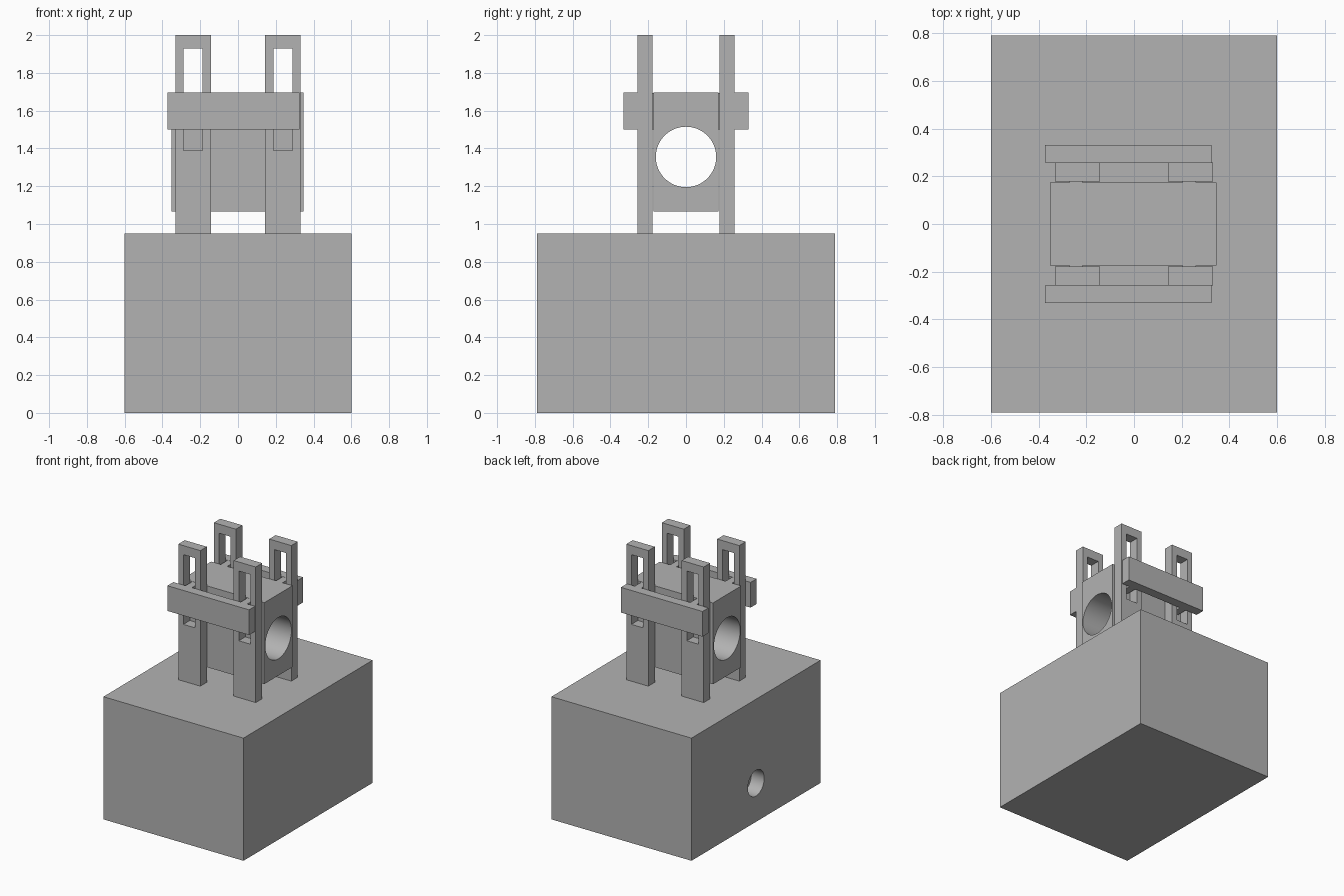
import bpy

cube = bpy.data.objects.get("Cube")
if cube:
    bpy.data.objects.remove(cube, do_unlink=True)

# Single matte grey
grey = bpy.data.materials.new("plain grey")
grey.use_nodes = True
colour = (0.45, 0.45, 0.45, 1)
grey.diffuse_color = colour
grey.node_tree.nodes["Principled BSDF"].inputs["Base Color"].default_value = colour


def box(name, x, y, z):
    """Box spanning the given (low, high) range on each axis."""
    spans = (x, y, z)
    bpy.ops.mesh.primitive_cube_add(size=1, location=[(a + b) / 2 for a, b in spans])
    obj = bpy.context.object
    obj.name = name
    obj.scale = [abs(b - a) for a, b in spans]
    bpy.ops.object.transform_apply(location=False, rotation=False, scale=True)
    obj.data.materials.append(grey)
    return obj


def cut(obj, cutter):
    """Subtract a hidden cutter from an object."""
    cutter.hide_render = True
    mod = obj.modifiers.new("cut", 'BOOLEAN')
    mod.operation = 'DIFFERENCE'
    mod.solver = 'EXACT'
    mod.object = cutter
    bpy.ops.object.select_all(action='DESELECT')
    obj.select_set(True)
    bpy.context.view_layer.objects.active = obj
    bpy.ops.object.modifier_apply(modifier=mod.name)
    bpy.data.objects.remove(cutter, do_unlink=True)


def bore(obj, radius, depth, location):
    """Round hole along x, with smooth walls."""
    bpy.ops.mesh.primitive_cylinder_add(vertices=64, radius=radius, depth=depth,
                                        location=location, rotation=(0, 1.5708, 0))
    cutter = bpy.context.object
    cutter.data.materials.append(grey)
    cut(obj, cutter)
    bpy.ops.object.shade_smooth_by_angle()


# Heavy base with a shallow round socket in one side
base = box("base", (-0.6, 0.6), (-0.79, 0.79), (0, 0.95))
bore(base, 0.1, 0.22, (-0.6, 0, 0.3))

# Sliding block with a round hole right through it
block = box("sliding_block", (-0.352, 0.346), (-0.173, 0.173), (1.065, 1.695))
bore(block, 0.16, 1, (0, 0, 1.355))

for side, s in (("front", -1), ("back", 1)):
    # Slotted guide posts
    for end, e in (("right", -1), ("left", 1)):
        post = box(f"{side}_{end}_post", (e * 0.143, e * 0.332),
                   (s * 0.178, s * 0.257), (0.95, 2.0))
        cut(post, box("slot_cutter", (e * 0.187, e * 0.288),
                      (s * 0.1, s * 0.4), (1.39, 1.93)))
        # Tongue through the slot, joining block and bar
        centre = e * 0.237 - 0.006
        box(f"{side}_{end}_tongue", (centre - 0.028, centre + 0.028),
            (s * 0.17, s * 0.26), (1.5, 1.694))
    # Cross bar outside the posts
    box(f"{side}_cross_bar", (-0.373, 0.326), (s * 0.258, s * 0.331), (1.5, 1.695))
